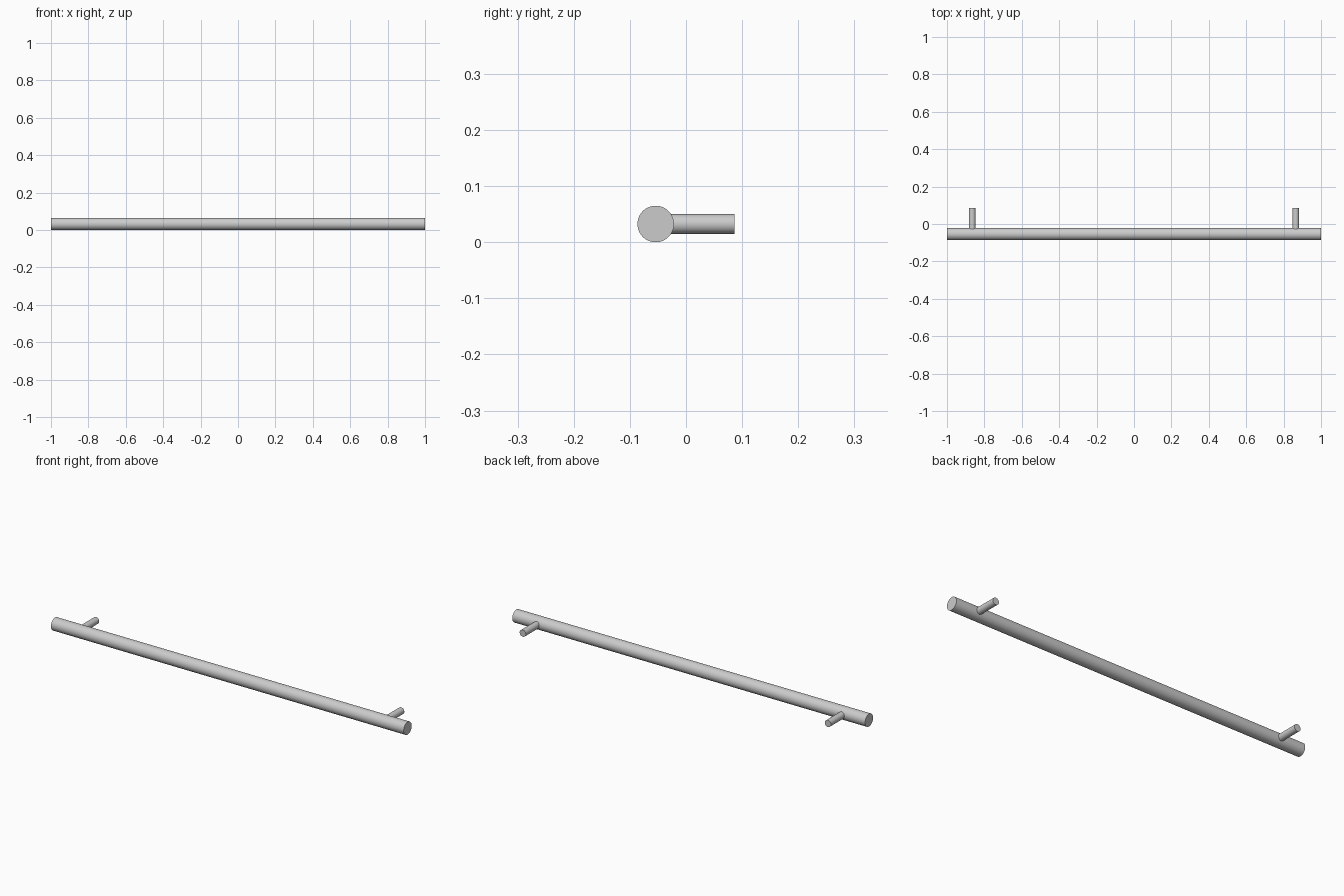
import bpy
from math import pi

if "Cube" in bpy.data.objects:
    bpy.data.objects.remove(bpy.data.objects["Cube"])

BAR_R, POST_R = 0.0325, 0.0175
BAR_Y, BACK_Y = -0.054, 0.0865
POST_X = 0.865


def rod(name, radius, length, location, rotation):
    bpy.ops.mesh.primitive_cylinder_add(vertices=64, radius=radius, depth=length,
                                        location=location, rotation=rotation)
    obj = bpy.context.object
    obj.name = name
    bpy.ops.object.shade_smooth_by_angle()
    return obj


# Long round grip along x
rod("grip_bar", BAR_R, 2.0, (0, BAR_Y, BAR_R), (0, pi / 2, 0))

# Two mounting posts, set into the back of the bar
start = BAR_Y + BAR_R * 0.75
for side, x in (("left", -POST_X), ("right", POST_X)):
    rod(side + "_mounting_post", POST_R, BACK_Y - start,
        (x, (start + BACK_Y) / 2, BAR_R), (pi / 2, 0, 0))
